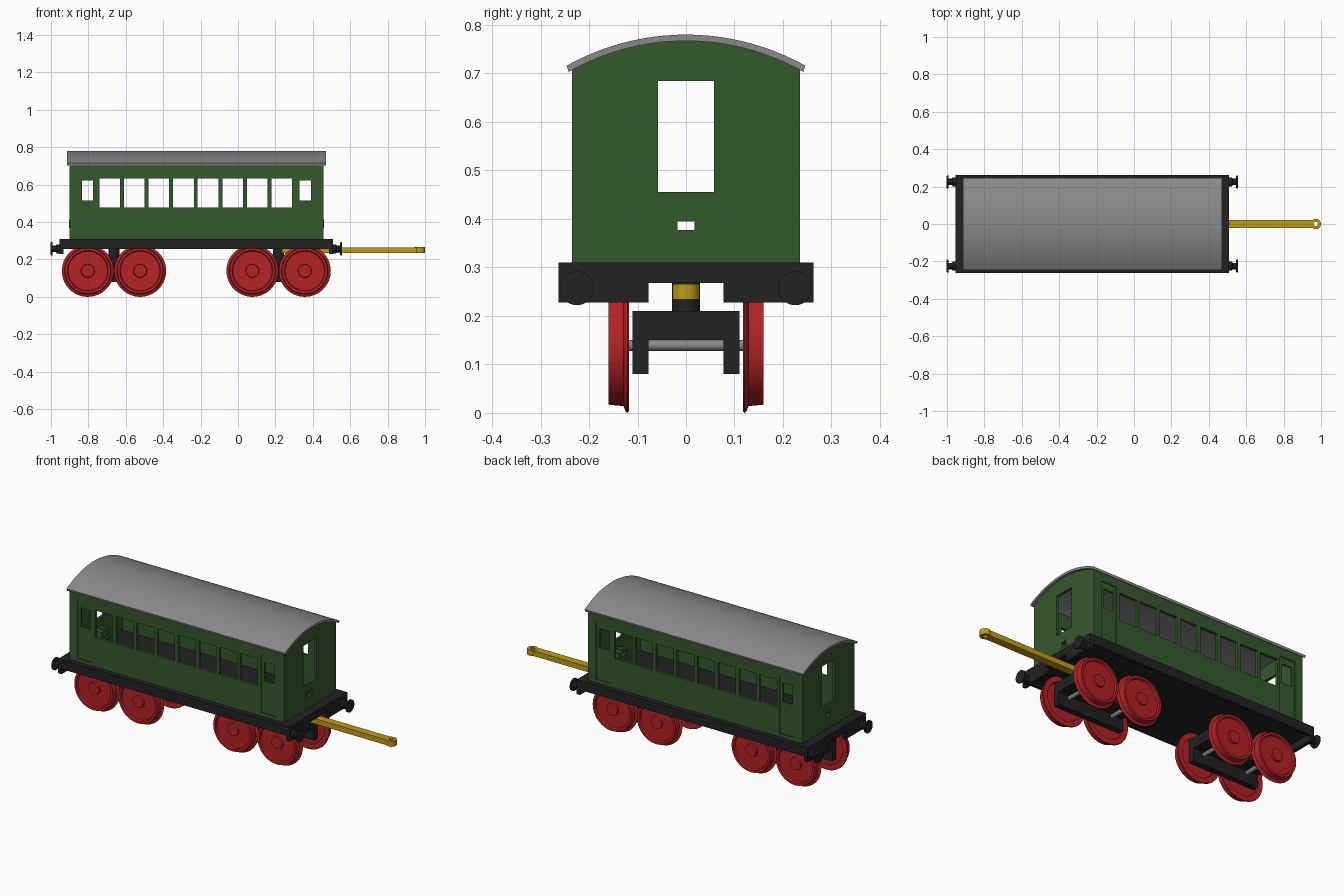
import bpy, bmesh, math
from mathutils import Matrix, Vector

if "Cube" in bpy.data.objects:
    bpy.data.objects.remove(bpy.data.objects["Cube"])


def material(name, rgb):
    m = bpy.data.materials.new(name)
    m.diffuse_color = (*rgb, 1)
    m.use_nodes = True
    m.node_tree.nodes["Principled BSDF"].inputs["Base Color"].default_value = m.diffuse_color
    return m


GREEN = material("body green", (0.036, 0.098, 0.027))
GREY = material("metal grey", (0.25, 0.25, 0.25))
BLACK = material("frame black", (0.016, 0.016, 0.017))
RED = material("wheel red", (0.46, 0.016, 0.019))
GOLD = material("coupling gold", (0.52, 0.33, 0.008))


def finish(name, bm, mat, smooth=False):
    bmesh.ops.recalc_face_normals(bm, faces=bm.faces)
    me = bpy.data.meshes.new(name)
    bm.to_mesh(me)
    bm.free()
    ob = bpy.data.objects.new(name, me)
    bpy.context.collection.objects.link(ob)
    if mat:
        me.materials.append(mat)
    if smooth:
        bpy.ops.object.select_all(action='DESELECT')
        ob.select_set(True)
        bpy.context.view_layer.objects.active = ob
        bpy.ops.object.shade_smooth_by_angle(angle=math.radians(30))
    return ob


def boxes(name, spans, mat):
    """One mesh from boxes given as (x0, x1, y0, y1, z0, z1)."""
    bm = bmesh.new()
    for x0, x1, y0, y1, z0, z1 in spans:
        bmesh.ops.create_cube(bm, size=1, matrix=Matrix.Translation(
            ((x0 + x1) / 2, (y0 + y1) / 2, (z0 + z1) / 2))
            @ Matrix.Diagonal((x1 - x0, y1 - y0, z1 - z0, 1)))
    return finish(name, bm, mat)


def prism_x(name, pts, x0, x1, mat, smooth=False):
    """Extrude a (y, z) outline along x."""
    bm = bmesh.new()
    face = bm.faces.new([bm.verts.new((x0, y, z)) for y, z in pts])
    new = bmesh.ops.extrude_face_region(bm, geom=[face])["geom"]
    bmesh.ops.translate(bm, vec=(x1 - x0, 0, 0),
                        verts=[v for v in new if isinstance(v, bmesh.types.BMVert)])
    return finish(name, bm, mat, smooth)


def lathe(name, profile, axis, loc, mat, n=48, ring=False):
    """Turn a (radius, distance) profile about an axis."""
    rot = Vector((0, 0, 1)).rotation_difference(Vector(axis)).to_matrix()
    bm = bmesh.new()
    rows = []
    for r, h in profile:
        if r == 0:
            rows.append([bm.verts.new(rot @ Vector((0, 0, h)) + Vector(loc))] * n)
        else:
            rows.append([bm.verts.new(rot @ Vector((
                r * math.cos(math.tau * i / n), r * math.sin(math.tau * i / n), h))
                + Vector(loc)) for i in range(n)])
    pairs = list(zip(rows, rows[1:])) + ([(rows[-1], rows[0])] if ring else [])
    for a, b in pairs:
        for i in range(n):
            j = (i + 1) % n
            bm.faces.new(list(dict.fromkeys((a[i], a[j], b[j], b[i]))))
    return finish(name, bm, mat, True)


def rod(name, r, h0, h1, axis, loc, mat, n=32):
    return lathe(name, [(0, h0), (r, h0), (r, h1), (0, h1)], axis, loc, mat, n)


def cut(ob, spans):
    cutter = boxes("cutter", spans, None)
    mod = ob.modifiers.new("cut", 'BOOLEAN')
    mod.operation, mod.solver, mod.object = 'DIFFERENCE', 'EXACT', cutter
    bpy.context.view_layer.objects.active = ob
    bpy.ops.object.modifier_apply(modifier=mod.name)
    bpy.data.objects.remove(cutter, do_unlink=True)


def arc(half, z_edge, z_top, n=32):
    """Points of a shallow arch from +half to -half."""
    s = z_top - z_edge
    r = (half * half + s * s) / (2 * s)
    a = math.asin(half / r)
    return [(r * math.sin(a - 2 * a * i / n),
             z_top - r + r * math.cos(a - 2 * a * i / n)) for i in range(n + 1)]


# Carriage body: hollow shell with arched ends
X0, X1, W = -0.902, 0.457, 0.235
body = prism_x("carriage_body", [(-W, 0.308), (W, 0.308)] + arc(W, 0.708, 0.767),
               X0, X1, GREEN)
cut(body, [(X0 + 0.015, X1 - 0.015, -W + 0.015, W - 0.015, 0.2, 0.9)])
# Recessed side doors
doors = [(-0.853, -0.757), (0.311, 0.407)]
cut(body, [(a, b, *sorted((s * (W - 0.005), s * 0.3)), 0.33, 0.66)
           for a, b in doors for s in (-1, 1)])
# Side windows
windows = [(-0.74 + 0.1312 * i, -0.63 + 0.1312 * i, -0.3, 0.3, 0.478, 0.634)
           for i in range(8)]
windows += [(a, a + 0.061, -0.3, 0.3, 0.514, 0.623) for a in (-0.835, 0.328)]
cut(body, windows)
# End door openings and coupling slots
cut(body, [(-1.1, 1.1, -0.058, 0.058, 0.455, 0.684),
           (-1.1, 1.1, -0.018, 0.018, 0.377, 0.395)])

# Hollow coupling sockets inside each end
for end, (a, b) in (("rear", (X0 - 0.002, -0.84)), ("front", (0.395, X1 + 0.002))):
    boxes(end + "_socket", [(a, b, -0.036, 0.036, 0.367, 0.377),
                            (a, b, -0.036, 0.036, 0.395, 0.405),
                            (a, b, -0.036, -0.018, 0.377, 0.395),
                            (a, b, 0.018, 0.036, 0.377, 0.395),
                            (a, b, -0.01, 0.01, 0.405, 0.413)], GREEN)

# Curved roof sheet
prism_x("roof", arc(0.246, 0.716, 0.78) + arc(0.242, 0.703, 0.767)[::-1],
        -0.914, 0.47, GREY, True)

# Chassis floor, side sills and notched buffer beams
F0, F1 = -0.955, 0.509
boxes("chassis_floor", [(F0, F1, -0.263, 0.263, 0.268, 0.31)], BLACK)
boxes("side_sills", [(F0, F1, *sorted((s * 0.245, s * 0.263)), 0.257, 0.269)
                     for s in (-1, 1)], BLACK)
boxes("buffer_beams", [(a, a + 0.022, *sorted((s * 0.077, s * 0.263)), 0.228, 0.269)
                       for a in (F0, F1 - 0.022) for s in (-1, 1)], BLACK)

# Buffers: sleeve, shank and head
for x, d in ((F0, -1), (F1, 1)):
    for y in (-0.225, 0.225):
        lathe("buffer", [(0, -0.005), (0.024, -0.005), (0.024, 0.015), (0.017, 0.018),
                         (0.017, 0.036), (0.035, 0.038), (0.035, 0.046), (0, 0.048)],
              (d, 0, 0), (x, y, 0.257), BLACK, 32)

# Bogies
WHEEL = [(0, 0.125), (0.105, 0.125), (0.108, 0.118), (0.136, 0.118), (0.139, 0.121),
         (0.137, 0.124), (0.125, 0.129), (0.122, 0.16), (0.109, 0.16), (0.105, 0.15),
         (0.036, 0.15), (0.034, 0.16), (0, 0.16)]
for cx in (-0.663, 0.217):
    channel = [(-0.11, 0.08), (-0.077, 0.08), (-0.077, 0.15), (0.077, 0.15),
               (0.077, 0.08), (0.11, 0.08), (0.11, 0.21), (-0.11, 0.21)]
    prism_x("bogie_frame", channel, cx - 0.21, cx + 0.21, BLACK)
    rod("bogie_pivot", 0.029, 0.2, 0.275, (0, 0, 1), (cx, 0, 0), BLACK)
    for x in (cx - 0.14, cx + 0.14):
        rod("axle", 0.011, -0.13, 0.13, (0, 1, 0), (x, 0, 0.139), GREY)
        for d in (-1, 1):
            lathe("wheel", WHEEL, (0, d, 0), (x, 0, 0.139), RED, 56)

# Drawbar with an eye at its tip
boxes("drawbar", [(0.217, 0.957, -0.022, 0.022, 0.235, 0.265)], GOLD)
lathe("drawbar_eye", [(0.012, 0.234), (0.028, 0.234), (0.028, 0.266), (0.012, 0.266)],
      (0, 0, 1), (0.972, 0, 0), GOLD, 32, ring=True)
